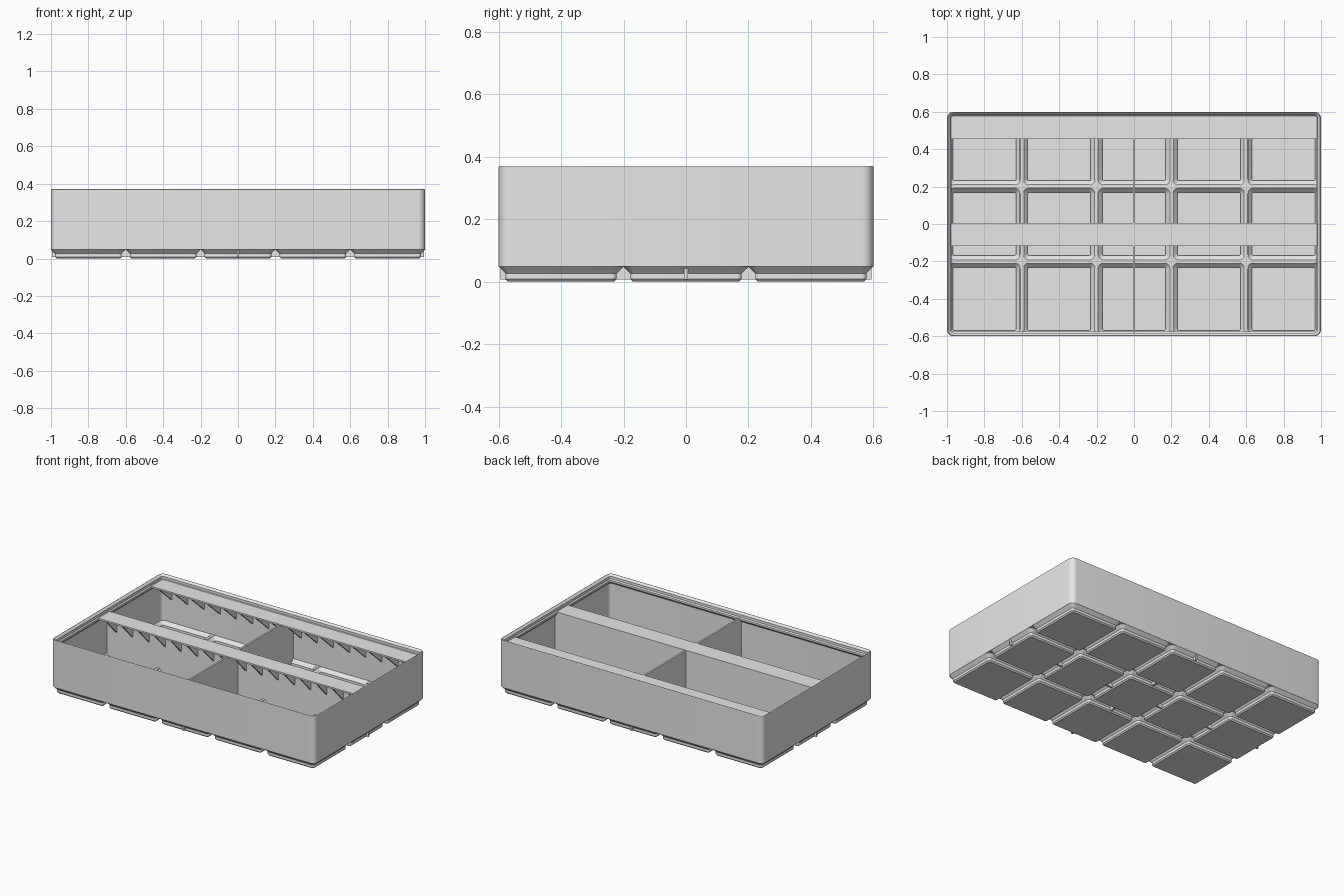
import bpy, bmesh, math

cube = bpy.data.objects.get("Cube")
if cube:
    bpy.data.objects.remove(cube, do_unlink=True)

grey = bpy.data.materials.new("light grey plastic")
grey.use_nodes = True
grey.diffuse_color = (0.8, 0.8, 0.8, 1)
grey.node_tree.nodes["Principled BSDF"].inputs["Base Color"].default_value = (0.8, 0.8, 0.8, 1)

PITCH, COLS, ROWS = 0.4, 5, 3
HX, HY, RADIUS = 1.0, 0.6, 0.036
WALL = 0.0095
FLOOR_Z, BODY_Z, SHELF_Z, TOP_Z = 0.009, 0.0477, 0.337, 0.371


def finish(bm, name):
    bmesh.ops.recalc_face_normals(bm, faces=bm.faces)
    mesh = bpy.data.meshes.new(name)
    bm.to_mesh(mesh)
    bm.free()
    mesh.materials.append(grey)
    obj = bpy.data.objects.new(name, mesh)
    bpy.context.collection.objects.link(obj)
    bpy.ops.object.select_all(action="DESELECT")
    obj.select_set(True)
    bpy.context.view_layer.objects.active = obj
    bpy.ops.object.shade_smooth_by_angle(angle=math.radians(30))
    return obj


def ring(bm, cx, cy, hx, hy, r, z, steps=6):
    """Rounded rectangle of vertices."""
    verts = []
    for k, (sx, sy) in enumerate([(1, 1), (-1, 1), (-1, -1), (1, -1)]):
        for i in range(steps + 1):
            a = math.pi / 2 * (k + i / steps)
            verts.append(bm.verts.new((cx + sx * (hx - r) + r * math.cos(a),
                                       cy + sy * (hy - r) + r * math.sin(a), z)))
    return verts


def bridge(bm, a, b):
    n = len(a)
    for i in range(n):
        j = (i + 1) % n
        bm.faces.new((a[i], a[j], b[j], b[i]))


def box(bm, x0, x1, y0, y1, z0, z1):
    v = bmesh.ops.create_cube(bm, size=1)["verts"]
    bmesh.ops.scale(bm, vec=(x1 - x0, y1 - y0, z1 - z0), verts=v)
    bmesh.ops.translate(bm, vec=((x0 + x1) / 2, (y0 + y1) / 2, (z0 + z1) / 2), verts=v)


# Outer wall with stacking lip: (inset, height) round the closed section
section = [(0, BODY_Z), (0, TOP_Z - 0.004), (0.002, TOP_Z - 0.001), (0.005, TOP_Z),
           (0.018, 0.358), (0.018, 0.341), (0.025, 0.334),
           (0.025, 0.322), (WALL, 0.306), (WALL, BODY_Z)]
bm = bmesh.new()
rings = [ring(bm, 0, 0, HX - d, HY - d, RADIUS - d, z) for d, z in section]
for i, loop in enumerate(rings):
    bridge(bm, loop, rings[(i + 1) % len(rings)])
finish(bm, "outer_wall")

# Hollow feet: (half width, corner radius, height) from underside to inner floor
foot = [(0.170, 0.008, 0), (0.178, 0.016, 0.008), (0.178, 0.016, 0.026),
        (0.1995, 0.036, BODY_Z), (0.1999, 0.036, 0.0545),
        (0.192, 0.030, 0.0545), (0.1685, 0.008, 0.031), (0.1685, 0.008, FLOOR_Z)]
bm = bmesh.new()
for col in range(COLS):
    for row in range(ROWS):
        cx = (col - (COLS - 1) / 2) * PITCH
        cy = (row - (ROWS - 1) / 2) * PITCH
        rings = [ring(bm, cx, cy, h, h, r, z) for h, r, z in foot]
        for a, b in zip(rings, rings[1:]):
            bridge(bm, a, b)
        bm.faces.new(rings[0])
        bm.faces.new(rings[-1])
finish(bm, "hollow_feet")

# Bars joining neighbouring feet
bm = bmesh.new()
for i in range(1, COLS):
    x = -HX + i * PITCH
    box(bm, x - 0.011, x + 0.011, -HY + 0.005, HY - 0.005, BODY_Z, 0.053)
for i in range(1, ROWS):
    y = -HY + i * PITCH
    box(bm, -HX + 0.005, HX - 0.005, y - 0.011, y + 0.011, BODY_Z, 0.053)
finish(bm, "floor_ridges")

# Dividers
half = 0.006
bm = bmesh.new()
box(bm, -HX + 0.006, HX - 0.006, -half, half, FLOOR_Z - 0.002, SHELF_Z - 0.001)
finish(bm, "long_divider")
bm = bmesh.new()
box(bm, -half, half, -HY + 0.006, HY - 0.006, FLOOR_Z - 0.002, SHELF_Z - 0.001)
finish(bm, "cross_divider")


# Label shelves, each with a row of triangular brackets underneath
def shelf(name, y_front, y_back, y_wall):
    bm = bmesh.new()
    box(bm, -0.98, 0.98, y_front, y_back, SHELF_Z - 0.011, SHELF_Z)
    top, low = SHELF_Z - 0.010, SHELF_Z - 0.13
    finish(bm, name)
    bm = bmesh.new()
    for i in range(16):
        x = -0.92 + i * 0.1227
        ends = [[bm.verts.new((x + s * half, y, z)) for y, z in
                 [(y_front + 0.001, top), (y_wall, top), (y_wall, low)]] for s in (-1, 1)]
        bridge(bm, *ends)
        for e in ends:
            bm.faces.new(e)
    finish(bm, name + "_brackets")


shelf("back_label_shelf", 0.455, 0.578, HY - WALL + 0.002)
shelf("middle_label_shelf", -0.118, 0.006, 0)
